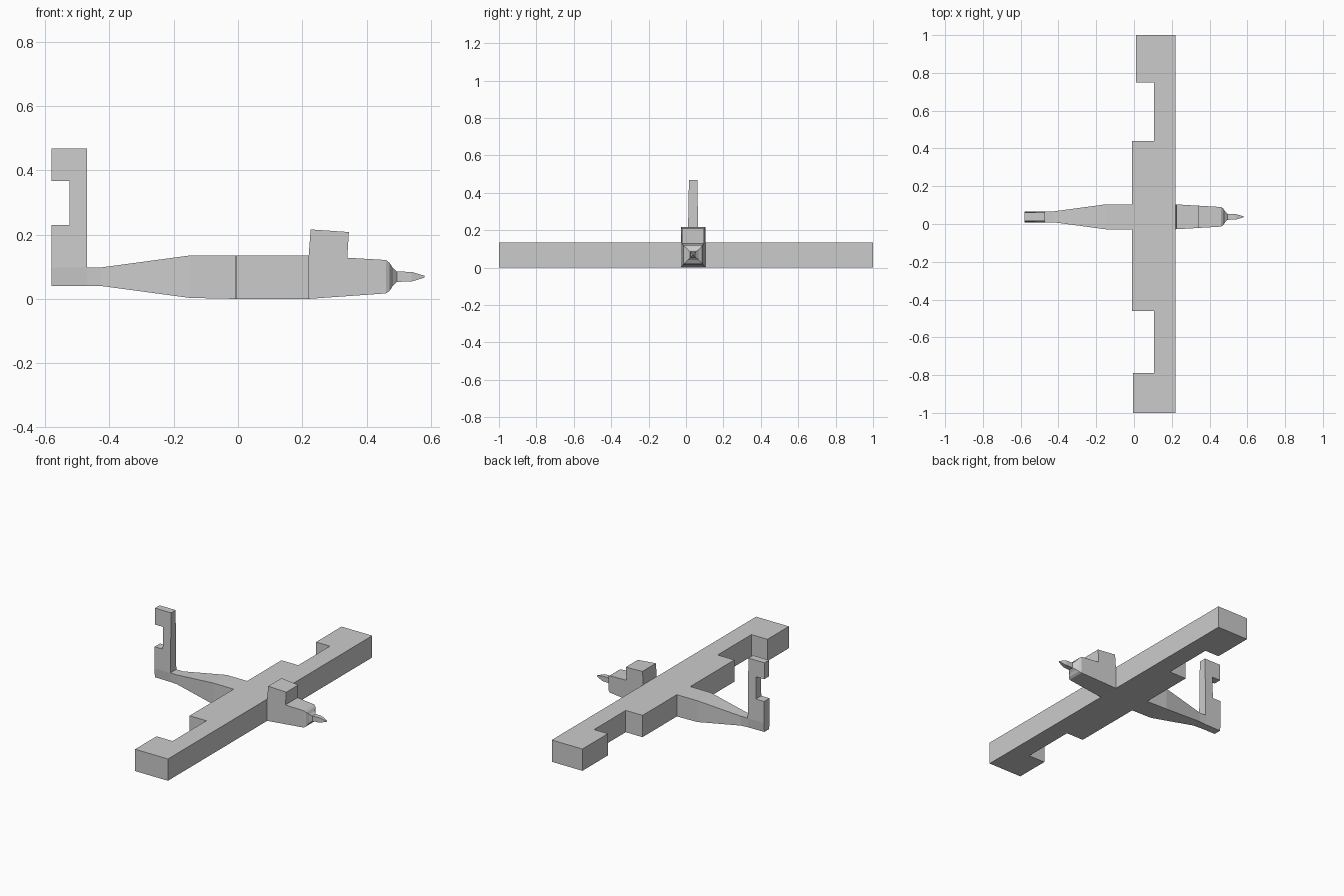
import bpy, bmesh

if "Cube" in bpy.data.objects:
    bpy.data.objects.remove(bpy.data.objects["Cube"])

YC = 0.038  # fuselage centre line


def make(name, bm):
    bmesh.ops.recalc_face_normals(bm, faces=bm.faces)
    me = bpy.data.meshes.new(name)
    bm.to_mesh(me)
    bm.free()
    ob = bpy.data.objects.new(name, me)
    bpy.context.collection.objects.link(ob)
    return ob


def prism(name, low, high):
    """Join two matching outlines into a solid."""
    bm = bmesh.new()
    a = [bm.verts.new(p) for p in low]
    b = [bm.verts.new(p) for p in high]
    bm.faces.new(a)
    bm.faces.new(b)
    for i in range(len(a)):
        j = (i + 1) % len(a)
        bm.faces.new((a[i], a[j], b[j], b[i]))
    return make(name, bm)


def side_prism(name, profile, half_width):
    """Side profile in x,z thickened about the centre line."""
    return prism(name,
                 [(x, YC - half_width(x, z), z) for x, z in profile],
                 [(x, YC + half_width(x, z), z) for x, z in profile])


def loft(name, sections, cap_start=False, cap_end=False):
    """Four-sided body; section = x, bottom, top, bottom half width, top half width."""
    bm = bmesh.new()
    rings = [[bm.verts.new(p) for p in ((x, YC - wb, z0), (x, YC + wb, z0),
                                        (x, YC + wt, z1), (x, YC - wt, z1))]
             for x, z0, z1, wb, wt in sections]
    for r, s in zip(rings, rings[1:]):
        for i in range(4):
            j = (i + 1) % 4
            bm.faces.new((r[i], r[j], s[j], s[i]))
    if cap_start:
        bm.faces.new(rings[0])
    if cap_end:
        bm.faces.new(rings[-1])
    return make(name, bm)


# Wing: one flat slab with notched trailing edge
wing = [(0.22, -1), (0.22, 1), (0.01, 1), (0.01, 0.75), (0.105, 0.75),
        (0.105, 0.44), (-0.01, 0.44), (-0.01, -0.46), (0.105, -0.46),
        (0.105, -0.79), (-0.005, -0.79), (-0.005, -1)]
prism("wing", [(x, y, 0) for x, y in wing], [(x, y, 0.135) for x, y in wing])

# Rear fuselage and tail boom
loft("rear_fuselage", [
    (-0.58, 0.04, 0.098, 0.023, 0.029),
    (-0.47, 0.04, 0.098, 0.025, 0.029),
    (-0.425, 0.04, 0.098, 0.029, 0.029),
    (-0.15, 0.003, 0.135, 0.066, 0.066),
    (-0.01, 0.0, 0.135, 0.066, 0.066)], cap_start=True)

# Front fuselage, rounded off to the nose
loft("front_fuselage", [
    (0.22, 0.0, 0.135, 0.066, 0.066),
    (0.46, 0.017, 0.121, 0.052, 0.052),
    (0.472, 0.025, 0.112, 0.045, 0.045),
    (0.482, 0.041, 0.096, 0.029, 0.029),
    (0.495, 0.053, 0.085, 0.016, 0.016)])

# Spinner
loft("nose_spinner", [
    (0.495, 0.053, 0.085, 0.016, 0.016),
    (0.54, 0.054, 0.084, 0.014, 0.014),
    (0.58, 0.066, 0.072, 0.003, 0.003)], cap_end=True)

# Cabin block on top of the front fuselage
side_prism("cabin", [(0.22, 0.135), (0.226, 0.216), (0.345, 0.208), (0.34, 0.128)],
           lambda x, z: 0.066 - (x - 0.22) * 0.058)

# Notched tail fin, slightly thinner towards the top
side_prism("tail_fin", [(-0.47, 0.098), (-0.47, 0.468), (-0.58, 0.468), (-0.58, 0.367),
                        (-0.524, 0.367), (-0.524, 0.23), (-0.58, 0.23), (-0.58, 0.098)],
           lambda x, z: 0.029 - (z - 0.098) * 0.018)
